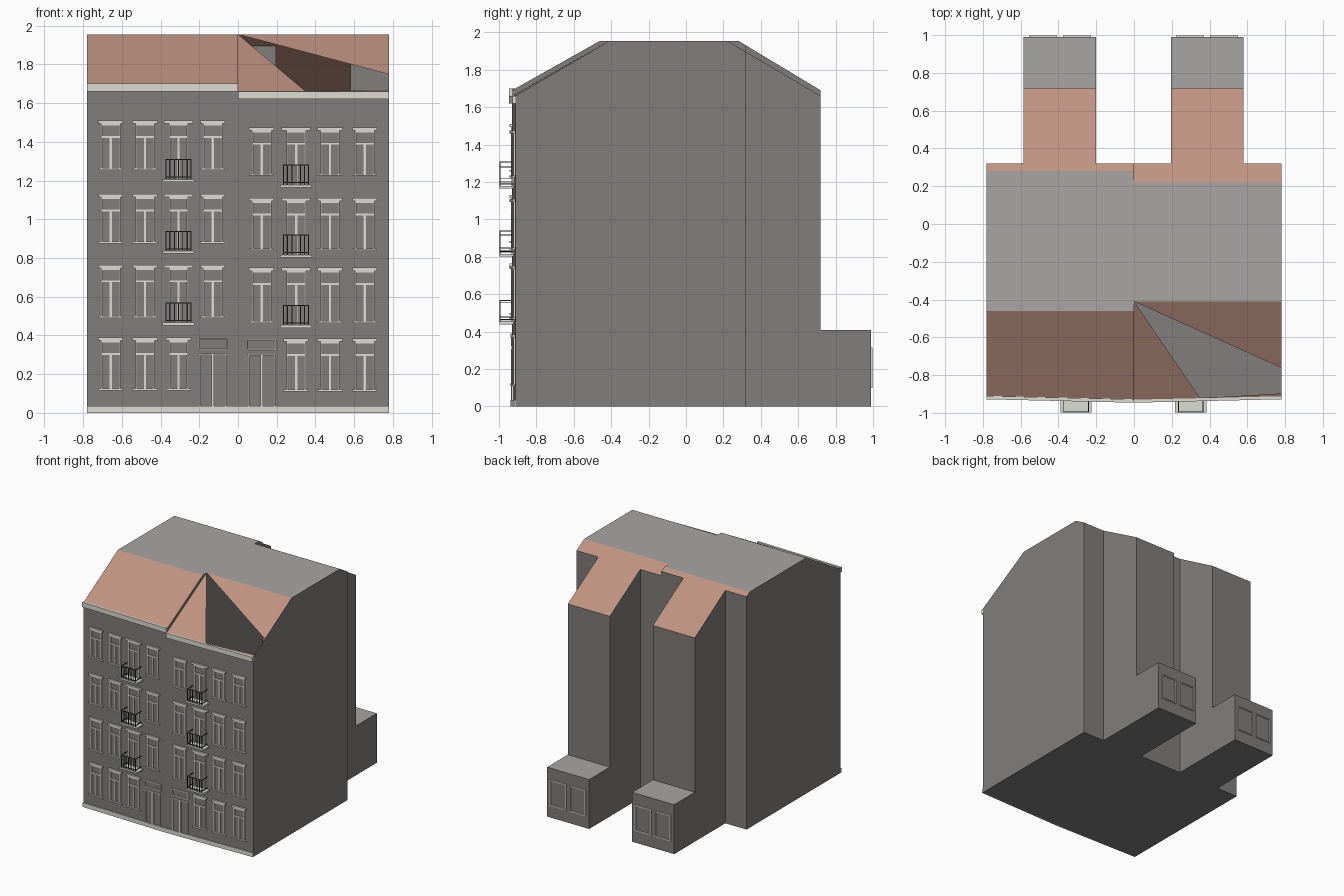
import bpy, bmesh

cube = bpy.data.objects.get("Cube")
if cube:
    bpy.data.objects.remove(cube, do_unlink=True)


def material(name, rgb):
    m = bpy.data.materials.new(name)
    m.use_nodes = True
    m.diffuse_color = (*rgb, 1)
    m.node_tree.nodes["Principled BSDF"].inputs["Base Color"].default_value = (*rgb, 1)
    return m


WALL = material("wall grey", (0.22, 0.21, 0.205))
FLAT = material("flat roof grey", (0.39, 0.38, 0.37))
TILE = material("roof tile salmon", (0.52, 0.29, 0.22))
TRIM = material("trim off-white", (0.72, 0.72, 0.66))
IRON = material("railing dark grey", (0.06, 0.06, 0.06))

HALF = 0.78      # half width of the pair of houses
TOP = 1.955      # flat roof height
BACK = 0.32      # rear wall of the main block
WING = 0.72      # rear wall of the tall wing
ANNEX = 0.99     # rear wall of the low annex
LOW = 0.41       # annex height


def front(x):
    """Street wall position: the two facades meet at a slight angle."""
    return -0.93 + 0.018 * abs(x) / HALF


def finish(bm, name, mats):
    bmesh.ops.recalc_face_normals(bm, faces=bm.faces)
    me = bpy.data.meshes.new(name)
    bm.to_mesh(me)
    bm.free()
    for m in mats:
        me.materials.append(m)
    ob = bpy.data.objects.new(name, me)
    bpy.context.collection.objects.link(ob)
    return ob


def block(bm, x0, x1, y0, y1, z0, z1):
    """Box between limits; y0 and y1 are functions of x."""
    v = [bm.verts.new((x, y(x), z)) for z in (z0, z1)
         for x, y in ((x0, y0), (x1, y0), (x1, y1), (x0, y1))]
    bm.faces.new(v[:4])
    bm.faces.new(v[4:])
    for i in range(4):
        j = (i + 1) % 4
        bm.faces.new((v[i], v[j], v[j + 4], v[i + 4]))


def bar(bm, x0, x1, z0, z1, depth):
    """Strip lying on the street wall."""
    block(bm, x0, x1, lambda x: front(x) - depth, lambda x: front(x) + 0.002, z0, z1)


def house(name, x0, x1, a, b, eave, y1, y2, open_roof):
    """Shell of one house: main block, rear wing and low annex."""
    bm = bmesh.new()

    def face(pts, mat=0):
        bm.faces.new([bm.verts.new(p) for p in pts]).material_index = mat

    slope = (TOP - eave) / (WING - y2)
    zb = TOP - slope * (BACK - y2)
    for x in (x0, x1):
        face([(x, y, z) for y, z in ((front(x), 0), (front(x), eave), (y1, TOP),
                                     (y2, TOP), (BACK, zb), (BACK, 0))])
    for x in (a, b):
        face([(x, y, z) for y, z in ((BACK, 0), (BACK, zb), (WING, eave),
                                     (WING, LOW), (ANNEX, LOW), (ANNEX, 0))])

    def strip(l, r, p, q, mat=0):
        face([(l, *p), (r, *p), (r, *q), (l, *q)], mat)

    strip(x0, a, (BACK, 0), (BACK, zb))
    strip(b, x1, (BACK, 0), (BACK, zb))
    strip(a, b, (WING, LOW), (WING, eave))
    strip(a, b, (ANNEX, 0), (ANNEX, LOW))
    strip(a, b, (WING, LOW), (ANNEX, LOW), 1)
    strip(x0, x1, (y1, TOP), (y2, TOP), 1)
    strip(a, b, (BACK, zb), (WING, eave), 2)
    face([(x0, y2, TOP), (x1, y2, TOP), (x1, BACK, zb), (b, BACK, zb),
          (a, BACK, zb), (x0, BACK, zb)], 2)
    face([(x0, front(x0), 0), (x1, front(x1), 0), (x1, front(x1), eave), (x0, front(x0), eave)])
    face([(x0, front(x0), 0), (x1, front(x1), 0), (x1, BACK, 0), (b, BACK, 0),
          (b, ANNEX, 0), (a, ANNEX, 0), (a, BACK, 0), (x0, BACK, 0)])

    # street roof slope, whole or with a large opening
    def on_slope(x, t):
        return (x, front(x) + t * (y1 - front(x)), eave + t * (TOP - eave))

    if open_roof:
        e = 0.35
        face([on_slope(x0, 1), on_slope(x0, 0), on_slope(e, 0)], 2)
        face([on_slope(x0, 1), on_slope(x1, 1), on_slope(x1, 0.3)], 2)
        face([on_slope(e, 0), on_slope(x1, 0), on_slope(x1, 0.03)], 2)
    else:
        face([on_slope(x0, 0), on_slope(x1, 0), on_slope(x1, 1), on_slope(x0, 1)], 2)
    bmesh.ops.remove_doubles(bm, verts=bm.verts, dist=0.0005)
    finish(bm, name, (WALL, FLAT, TILE))


def window(bm, x, z0, z1, wide=0.064, sill=True):
    w, t = 0.046, 0.008
    bar(bm, x - wide, x + wide, z1 - 0.016, z1, 0.014)
    if sill:
        bar(bm, x - wide, x + wide, z0, z0 + 0.01, 0.014)
    for s in (-1, 1):
        bar(bm, x + s * w - t / 2, x + s * w + t / 2, z0, z1 - 0.016, 0.008)
    bar(bm, x - w, x + w, z1 - 0.09, z1 - 0.08, 0.007)
    bar(bm, x - w, x + w, z1 - 0.026, z1 - 0.016, 0.007)
    bar(bm, x - 0.006, x + 0.006, z0, z1 - 0.085, 0.007)


def door(bm, x, z1):
    w, t = 0.073, 0.007
    for s in (-1, 1):
        bar(bm, x + s * w - t / 2, x + s * w + t / 2, z1 - 0.06, z1, 0.008)
        bar(bm, x + s * (w - 0.006) - t / 2, x + s * (w - 0.006) + t / 2, 0.01, z1 - 0.08, 0.008)
    for z in (z1 - t, z1 - 0.06, z1 - 0.086):
        bar(bm, x - w, x + w, z, z + t, 0.008)
    bar(bm, x - 0.007, x + 0.007, 0.01, z1 - 0.08, 0.008)


def balcony(slabs, rails, x, z):
    w, out, h, t = 0.083, -0.998, 0.11, 0.005
    block(slabs, x - w, x + w, lambda _: out, front, z - 0.008, z + 0.006)

    def rail(x0, x1, ya, yb, z0, z1):
        block(rails, x0, x1, ya, yb, z0, z1)

    inner = w - 0.018
    edge, inside = (lambda _: out), (lambda _: out + t)
    for zz in (z + 0.015, z + h - t):
        rail(x - inner, x + inner, edge, inside, zz, zz + t)
        for s in (-1, 1):
            rail(x + s * inner - t / 2, x + s * inner + t / 2, edge, front, zz, zz + t)
    count = 7
    for i in range(count):
        c = x - inner + 2 * inner * i / (count - 1)
        rail(c - t / 2, c + t / 2, edge, inside, z, z + h)


def facade(side, columns, door_x, french, door_top, rows, slabs_z, cornice_z):
    """rows: (sill, lintel) heights from the ground floor up."""
    wins, doors, slabs, rails, bands = [bmesh.new() for _ in range(5)]
    for level, (z0, z1) in enumerate(rows):
        for x in columns:
            if level == 0 and x == door_x:
                door(doors, x, door_top)
            elif level and x == french:
                z = slabs_z[level - 1]
                window(wins, x, z, z1, 0.075, False)
                balcony(slabs, rails, x, z)
            else:
                window(wins, x, z0, z1)
    x0, x1 = (-HALF, 0) if side == "right" else (0, HALF)
    bar(bands, x0, x1, cornice_z - 0.04, cornice_z, 0.016)
    bar(bands, x0, x1, 0, 0.035, 0.008)
    finish(wins, side + "_window_frames", [TRIM])
    finish(doors, side + "_door_frame", [TRIM])
    finish(slabs, side + "_balcony_slabs", [TRIM])
    finish(rails, side + "_balcony_railings", [IRON])
    finish(bands, side + "_cornice_and_plinth", [TRIM])


def annex_windows(name, a, b):
    bm = bmesh.new()
    t, z0, z1 = 0.008, 0.1, 0.315
    near, far = (lambda _: ANNEX - 0.002), (lambda _: ANNEX + 0.008)
    mid = (a + b) / 2
    for c in (mid - 0.09, mid + 0.09):
        for s in (-0.07, 0.07):
            block(bm, c + s - t / 2, c + s + t / 2, near, far, z0, z1)
        for z in (z0, z1 - t):
            block(bm, c - 0.07, c + 0.07, near, far, z, z + t)
    finish(bm, name, [TRIM])


# the two houses, named by the model's own sides
house("right_house", -HALF, 0, -0.585, -0.2, 1.69, -0.46, 0.28, False)
house("left_house", 0, HALF, 0.195, 0.58, 1.66, -0.41, 0.22, True)

# street fronts
facade("right", (-0.657, -0.48, -0.307, -0.13), -0.13, -0.307, 0.385,
       ((0.115, 0.39), (0.49, 0.765), (0.875, 1.13), (1.255, 1.51)),
       (0.46, 0.83, 1.2), 1.7)
facade("left", (0.122, 0.3, 0.475, 0.655), 0.122, 0.3, 0.382,
       ((0.11, 0.385), (0.465, 0.75), (0.84, 1.11), (1.225, 1.475)),
       (0.447, 0.81, 1.172), 1.66)

# rear annex windows
annex_windows("right_annex_windows", -0.585, -0.2)
annex_windows("left_annex_windows", 0.195, 0.58)
